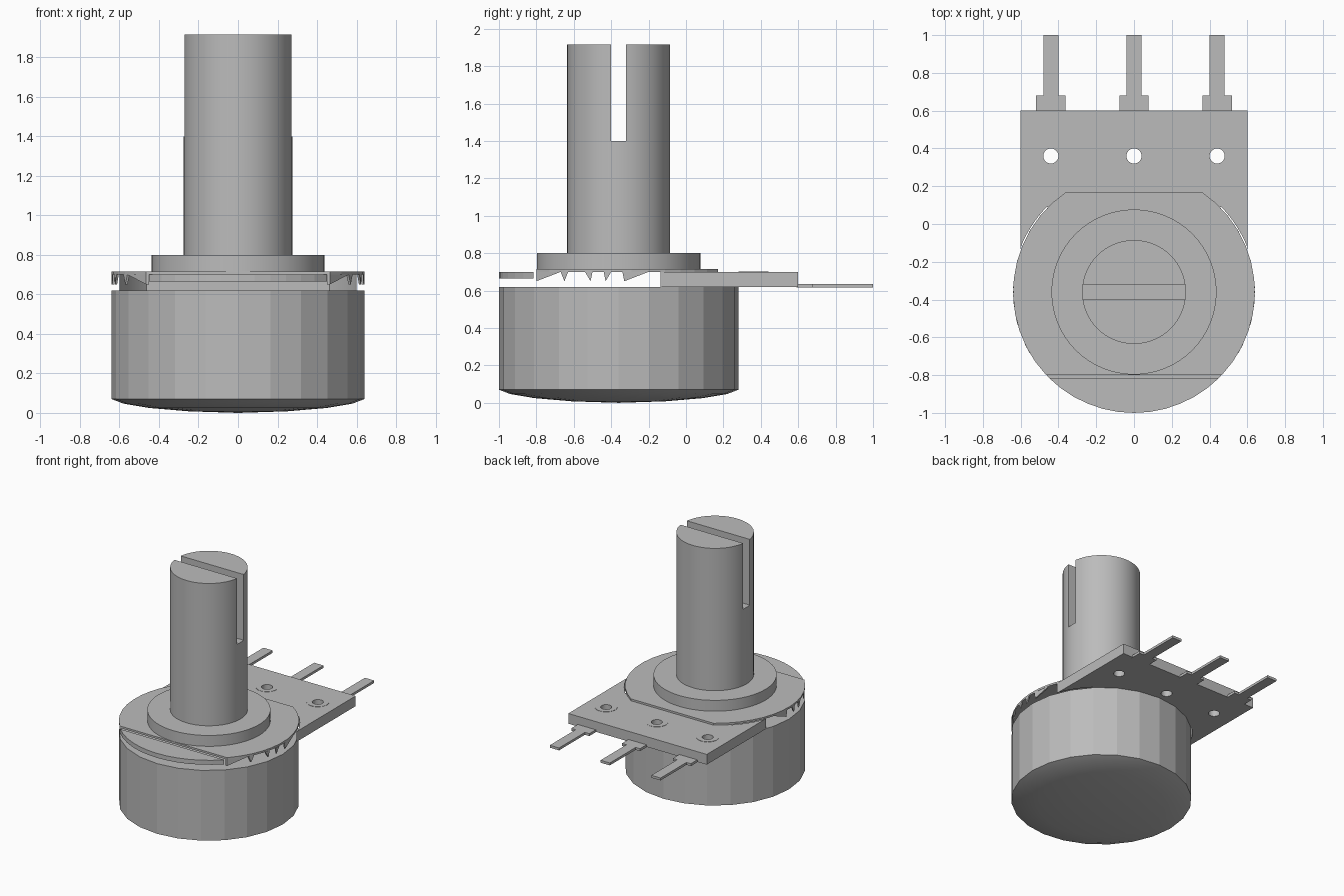
import bpy, bmesh, math
from mathutils import Vector

if "Cube" in bpy.data.objects:
    bpy.data.objects.remove(bpy.data.objects["Cube"])

GREY = (0.5, 0.5, 0.5, 1)
metal = bpy.data.materials.new("plain grey")
metal.use_nodes = True
metal.diffuse_color = GREY
metal.node_tree.nodes["Principled BSDF"].inputs["Base Color"].default_value = GREY

CY = -0.36      # axis of the round parts
R = 0.64        # case radius


def finish(name, bm, smooth=None):
    bmesh.ops.recalc_face_normals(bm, faces=bm.faces)
    mesh = bpy.data.meshes.new(name)
    bm.to_mesh(mesh)
    bm.free()
    obj = bpy.data.objects.new(name, mesh)
    bpy.context.collection.objects.link(obj)
    mesh.materials.append(metal)
    if smooth:
        shade(obj, smooth)
    return obj


def activate(obj):
    bpy.ops.object.select_all(action='DESELECT')
    obj.select_set(True)
    bpy.context.view_layer.objects.active = obj


def shade(obj, degrees):
    activate(obj)
    bpy.ops.object.shade_smooth_by_angle(angle=math.radians(degrees))


def prism(name, outline, z0, z1, smooth=None):
    """Extrude a flat outline from z0 to z1."""
    bm = bmesh.new()
    face = bm.faces.new([bm.verts.new((x, y, z0)) for x, y in outline])
    top = bmesh.ops.extrude_face_region(bm, geom=[face])["geom"]
    bmesh.ops.translate(bm, vec=(0, 0, z1 - z0),
                        verts=[v for v in top if isinstance(v, bmesh.types.BMVert)])
    return finish(name, bm, smooth)


def box(name, x0, x1, y0, y1, z0, z1):
    return prism(name, [(x0, y0), (x1, y0), (x1, y1), (x0, y1)], z0, z1)


def circle(r, n, x=0, y=CY):
    return [(x + r * math.cos(math.tau * i / n), y + r * math.sin(math.tau * i / n))
            for i in range(n)]


def arc(r, y0, y1, n=12):
    """Right-hand arc of a circle round the axis, between two y positions."""
    a, b = math.asin((y0 - CY) / r), math.asin((y1 - CY) / r)
    angles = [a + (b - a) * i / n for i in range(n + 1)]
    return [(r * math.cos(t), CY + r * math.sin(t)) for t in angles]


def mirrored(points):
    return [(-x, y) for x, y in reversed(points)]


def lathe(name, profile, n, smooth):
    """Spin a radius/height profile round the axis."""
    bm = bmesh.new()
    verts = [bm.verts.new((0, CY - r, z)) for r, z in profile]
    edges = [bm.edges.new(pair) for pair in zip(verts, verts[1:])]
    bmesh.ops.spin(bm, geom=verts + edges, cent=(0, CY, 0), axis=(0, 0, 1),
                   angle=math.tau, steps=n, use_merge=True)
    bmesh.ops.remove_doubles(bm, verts=bm.verts, dist=0.0005)
    return finish(name, bm, smooth)


def cut(obj, cutter):
    cutter.hide_render = True
    mod = obj.modifiers.new("cut", 'BOOLEAN')
    mod.operation = 'DIFFERENCE'
    mod.solver = 'EXACT'
    mod.object = cutter
    activate(obj)
    bpy.ops.object.modifier_apply(modifier=mod.name)
    bpy.data.objects.remove(cutter)


# Case: faceted drum with a shallow domed underside
lathe("case", [(0, 0), (0.25, 0.008), (0.45, 0.025), (0.58, 0.047), (R, 0.07),
               (R, 0.62), (0, 0.62)], 24, 14)

# Mounting plate: disc trimmed front and back, and the lower front lip
side = arc(R, CY - 0.44, 0.17)
prism("mounting_plate", side + mirrored(side), 0.7, 0.715)
lip = arc(R, CY - R, -0.815, 6)
prism("front_lip", lip + mirrored(lip)[:-1], 0.665, 0.7)

# Small bent teeth hanging under the rim of the plate
TEETH = [(-0.8, -0.67, -0.8), (-0.67, -0.63, -0.65), (-0.54, -0.5, -0.51),
         (-0.44, -0.4, -0.43), (-0.34, -0.2, -0.33)]
bm = bmesh.new()
for sx in (-1, 1):
    for y0, y1, tip in TEETH:
        ring = []
        for r in (R, R - 0.01):
            corners = ((y0, 0.7), (y1, 0.7), (tip, 0.65))
            ring.append([bm.verts.new((sx * math.sqrt(r * r - (y - CY) ** 2), y, z))
                         for y, z in corners])
        bm.faces.new(ring[0])
        bm.faces.new(ring[1])
        for i in range(3):
            j = (i + 1) % 3
            bm.faces.new((ring[0][i], ring[0][j], ring[1][j], ring[1][i]))
finish("rim_teeth", bm)

# Collar and slotted shaft
prism("collar", circle(0.437, 64), 0.7, 0.8, 30)
shaft = prism("shaft", circle(0.275, 64), 0.715, 1.915)
cut(shaft, box("slot_cutter", -0.5, 0.5, CY - 0.04, CY + 0.04, 1.4, 2.1))
shade(shaft, 30)

# Terminal board, hollowed to follow the case
notch = arc(R + 0.005, -0.135, 0.09)
notch[0] = (0.6, notch[0][1])
board = prism("terminal_board", [(0.6, 0.6)] + notch[:1] + notch[1:]
              + mirrored(notch) + [(-0.6, 0.6)], 0.62, 0.7)

# Terminals: riveted hole, wide shoulder and narrow pin
for label, x in (("right", -0.44), ("middle", 0), ("left", 0.44)):
    cut(board, prism("hole_cutter", circle(0.04, 24, x, 0.36), 0.5, 0.8))
    rivet = prism(label + "_rivet", circle(0.08, 32, x, 0.36), 0.695, 0.702)
    cut(rivet, prism("hole_cutter", circle(0.04, 24, x, 0.36), 0.5, 0.8))
    w, n = 0.078, 0.04
    prism(label + "_terminal",
          [(x - w, 0.59), (x + w, 0.59), (x + w, 0.68), (x + n, 0.68), (x + n, 1),
           (x - n, 1), (x - n, 0.68), (x - w, 0.68)], 0.617, 0.636)
shade(board, 30)
